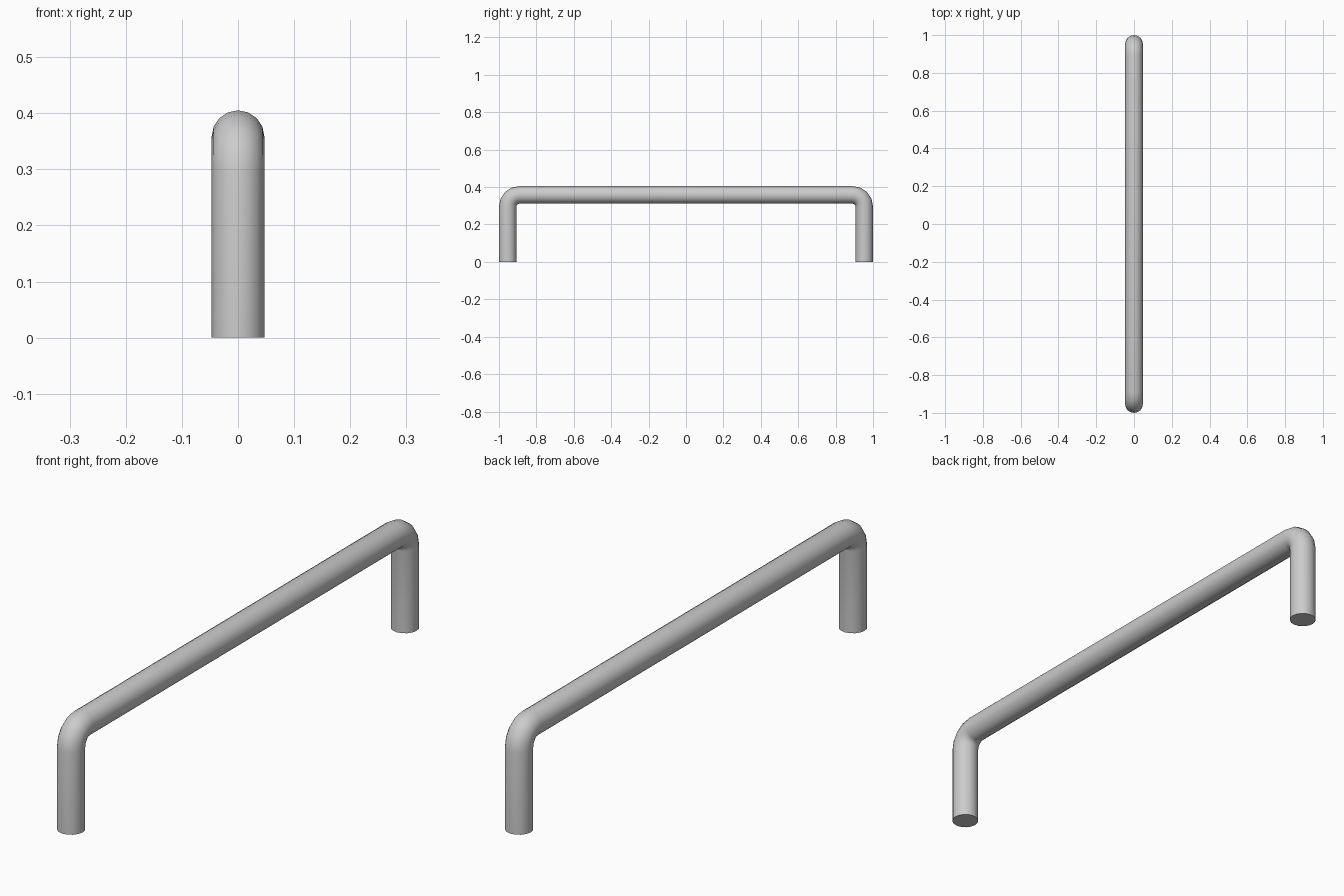
import bpy, bmesh, math
from mathutils import Vector

if "Cube" in bpy.data.objects:
    bpy.data.objects.remove(bpy.data.objects["Cube"])

R = 0.047           # tube radius
BEND = 0.062        # bend radius at tube centre
SIDES = 16
STEPS = 4           # segments per bend
LEG_Y = 1.0 - R
BAR_Z = 0.405 - R

# Half path: (y, z, tangent angle) from foot through the bend
half = [(-LEG_Y, 0.0, math.pi / 2)]
for i in range(STEPS + 1):
    a = math.pi / 2 * i / STEPS
    half.append((-LEG_Y + BEND * (1 - math.cos(a)),
                 BAR_Z - BEND + BEND * math.sin(a), math.pi / 2 - a))
path = half + [(-y, z, -t) for y, z, t in reversed(half)]

# Sweep a round section along the path
bm = bmesh.new()
rings = []
for y, z, t in path:
    normal = Vector((0, -math.sin(t), math.cos(t)))
    ring = []
    for k in range(SIDES):
        a = 2 * math.pi * k / SIDES
        ring.append(bm.verts.new(Vector((0, y, z)) + normal * (R * math.cos(a))
                                 + Vector((R * math.sin(a), 0, 0))))
    rings.append(ring)
for r0, r1 in zip(rings, rings[1:]):
    for k in range(SIDES):
        n = (k + 1) % SIDES
        bm.faces.new((r0[k], r0[n], r1[n], r1[k]))

# Flat feet
bm.faces.new(rings[0])
bm.faces.new(rings[-1])
bmesh.ops.recalc_face_normals(bm, faces=bm.faces[:])

mesh = bpy.data.meshes.new("bar_handle")
bm.to_mesh(mesh)
bm.free()
handle = bpy.data.objects.new("bar_handle", mesh)
bpy.context.collection.objects.link(handle)
bpy.context.view_layer.objects.active = handle
handle.select_set(True)
bpy.ops.object.shade_smooth_by_angle(angle=math.radians(40))
